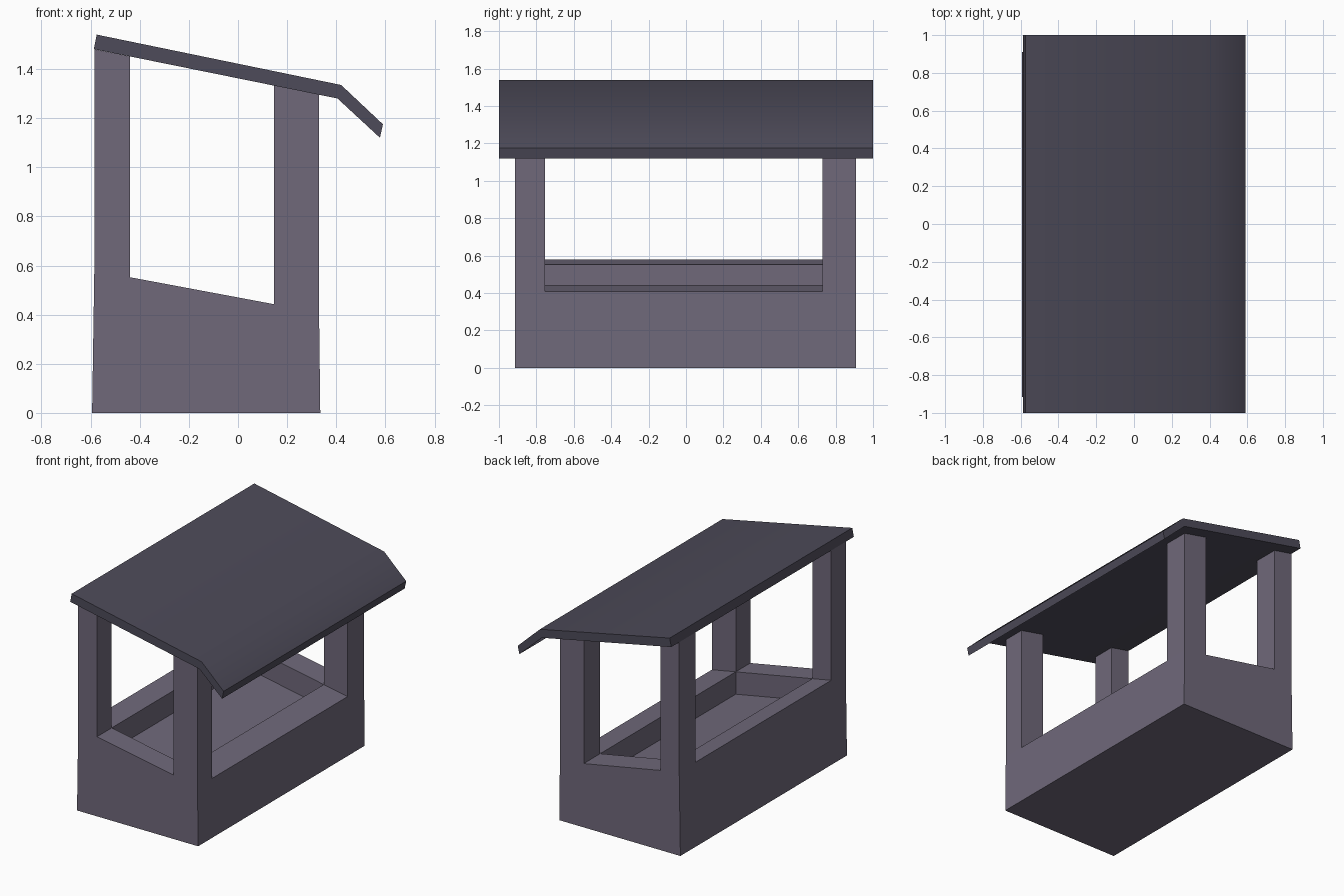
import bpy, bmesh, math

if "Cube" in bpy.data.objects:
    bpy.data.objects.remove(bpy.data.objects["Cube"])

def material(name, rgb):
    m = bpy.data.materials.new(name)
    m.diffuse_color = (*rgb, 1)
    m.use_nodes = True
    m.node_tree.nodes["Principled BSDF"].inputs["Base Color"].default_value = m.diffuse_color
    return m

def finish(bm, name, mat):
    bmesh.ops.recalc_face_normals(bm, faces=bm.faces)
    me = bpy.data.meshes.new(name)
    bm.to_mesh(me)
    bm.free()
    ob = bpy.data.objects.new(name, me)
    bpy.context.collection.objects.link(ob)
    me.materials.append(mat)
    return ob

wood = material("stall_wood", (0.16, 0.14, 0.195))
slate = material("roof_slate", (0.075, 0.07, 0.1))

def counter_z(x):      # sloping top of the counter
    return 0.47 - 0.187 * x

def roof_z(x):         # underside of the roof
    return 1.362 - 0.202 * x

TRAY_DEPTH = 0.155
xs = [-0.585, -0.44, 0.147, 0.33]
ys = [-0.915, -0.755, 0.73, 0.91]

# Stall body: counter top as a 3 x 3 grid of cells
bm = bmesh.new()
v = [[bm.verts.new((x, y, counter_z(x))) for y in ys] for x in xs]
cells = {(i, j): bm.faces.new((v[i][j], v[i + 1][j], v[i + 1][j + 1], v[i][j + 1]))
         for i in range(3) for j in range(3)}

# Outer walls flaring slightly to a closed base
rim = [e for e in bm.edges if e.is_boundary]
geom = bmesh.ops.extrude_edge_only(bm, edges=rim)["geom"]
for p in [g for g in geom if isinstance(g, bmesh.types.BMVert)]:
    p.co.z = 0
    if p.co.x < -0.5:
        p.co.x = -0.594
    elif p.co.x > 0.3:
        p.co.x = 0.335
bmesh.ops.holes_fill(bm, edges=[g for g in geom if isinstance(g, bmesh.types.BMEdge)], sides=0)

# Corner cells rise as posts, centre cell sinks as the display tray
for key in [(0, 0), (0, 2), (2, 0), (2, 2), (1, 1)]:
    face = bmesh.ops.extrude_discrete_faces(bm, faces=[cells[key]])["faces"][0]
    for p in face.verts:
        p.co.z = p.co.z - TRAY_DEPTH if key == (1, 1) else roof_z(p.co.x)
finish(bm, "stall_body", wood)

# Roof: bent slab profile extruded along y
profile = [(-0.587, 1.481), (-0.575, 1.54), (0.42, 1.335), (0.59, 1.175),
           (0.578, 1.12), (0.405, 1.28)]
bm = bmesh.new()
a, b = [[bm.verts.new((x, y, z)) for x, z in profile] for y in (-1, 1)]
n = len(profile)
for i in range(n):
    k = (i + 1) % n
    bm.faces.new((a[i], a[k], b[k], b[i]))
for r in (a, b):       # each end: long slope and eave
    bm.faces.new((r[0], r[1], r[2], r[5]))
    bm.faces.new((r[5], r[2], r[3], r[4]))
roof = finish(bm, "roof", slate)
bpy.context.view_layer.objects.active = roof
roof.select_set(True)
bpy.ops.object.shade_smooth_by_angle(angle=math.radians(40))
